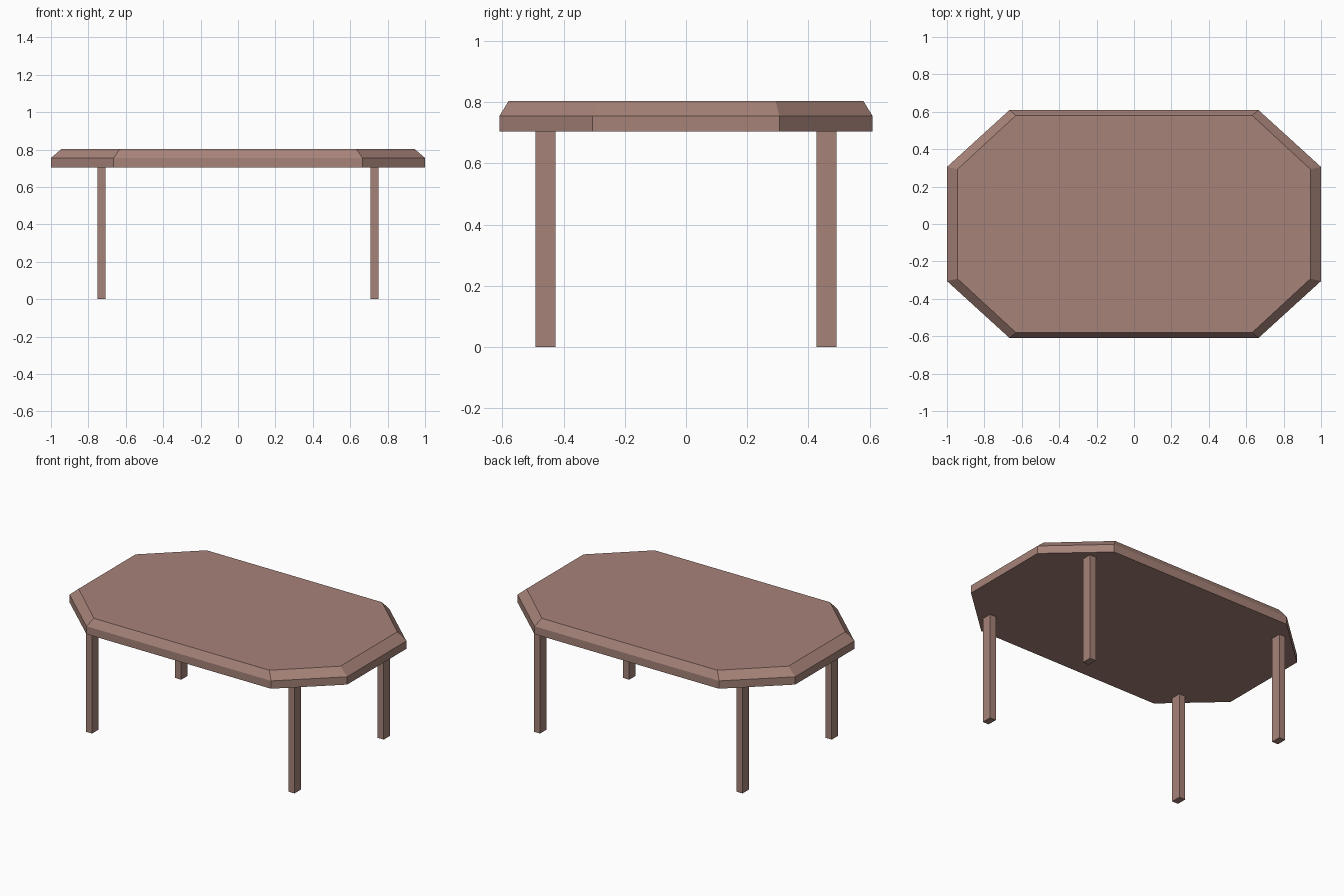
import bpy
import bmesh

if "Cube" in bpy.data.objects:
    bpy.data.objects.remove(bpy.data.objects["Cube"])

wood = bpy.data.materials.new("dusty brown wood")
wood.diffuse_color = (0.38, 0.225, 0.19, 1.0)
wood.use_nodes = True
wood.node_tree.nodes["Principled BSDF"].inputs["Base Color"].default_value = wood.diffuse_color


def finish(name, bm):
    bmesh.ops.recalc_face_normals(bm, faces=bm.faces)
    mesh = bpy.data.meshes.new(name)
    bm.to_mesh(mesh)
    bm.free()
    mesh.materials.append(wood)
    obj = bpy.data.objects.new(name, mesh)
    bpy.context.collection.objects.link(obj)
    return obj


def octagon(bm, hx, hy, cx, cy, z):
    """Ring of a rectangle (hx, hy) with corners cut at cx on the long sides and cy on the short sides."""
    pts = [(hx, -cy), (hx, cy), (cx, hy), (-cx, hy),
           (-hx, cy), (-hx, -cy), (-cx, -hy), (cx, -hy)]
    return [bm.verts.new((x, y, z)) for x, y in pts]


# Table top: upright lower edge, then a sloped upper edge
bm = bmesh.new()
rings = [octagon(bm, 1.0, 0.61, 0.665, 0.305, 0.704),
         octagon(bm, 1.0, 0.61, 0.665, 0.305, 0.755),
         octagon(bm, 0.943, 0.58, 0.632, 0.293, 0.804)]
for low, high in zip(rings, rings[1:]):
    for i in range(8):
        j = (i + 1) % 8
        bm.faces.new((low[i], low[j], high[j], high[i]))
bm.faces.new(rings[0])
bm.faces.new(rings[-1])
finish("table_top", bm)

# Four straight legs
LEG_X, LEG_Y, LEG_H = 0.0445, 0.066, 0.704
for side, sx in (("left", -1), ("right", 1)):
    for end, sy in (("front", -1), ("back", 1)):
        bm = bmesh.new()
        bmesh.ops.create_cube(bm, size=1)
        bmesh.ops.scale(bm, vec=(LEG_X, LEG_Y, LEG_H), verts=bm.verts)
        leg = finish(f"{end}_{side}_leg", bm)
        leg.location = (sx * 0.7295, sy * 0.459, LEG_H / 2)
